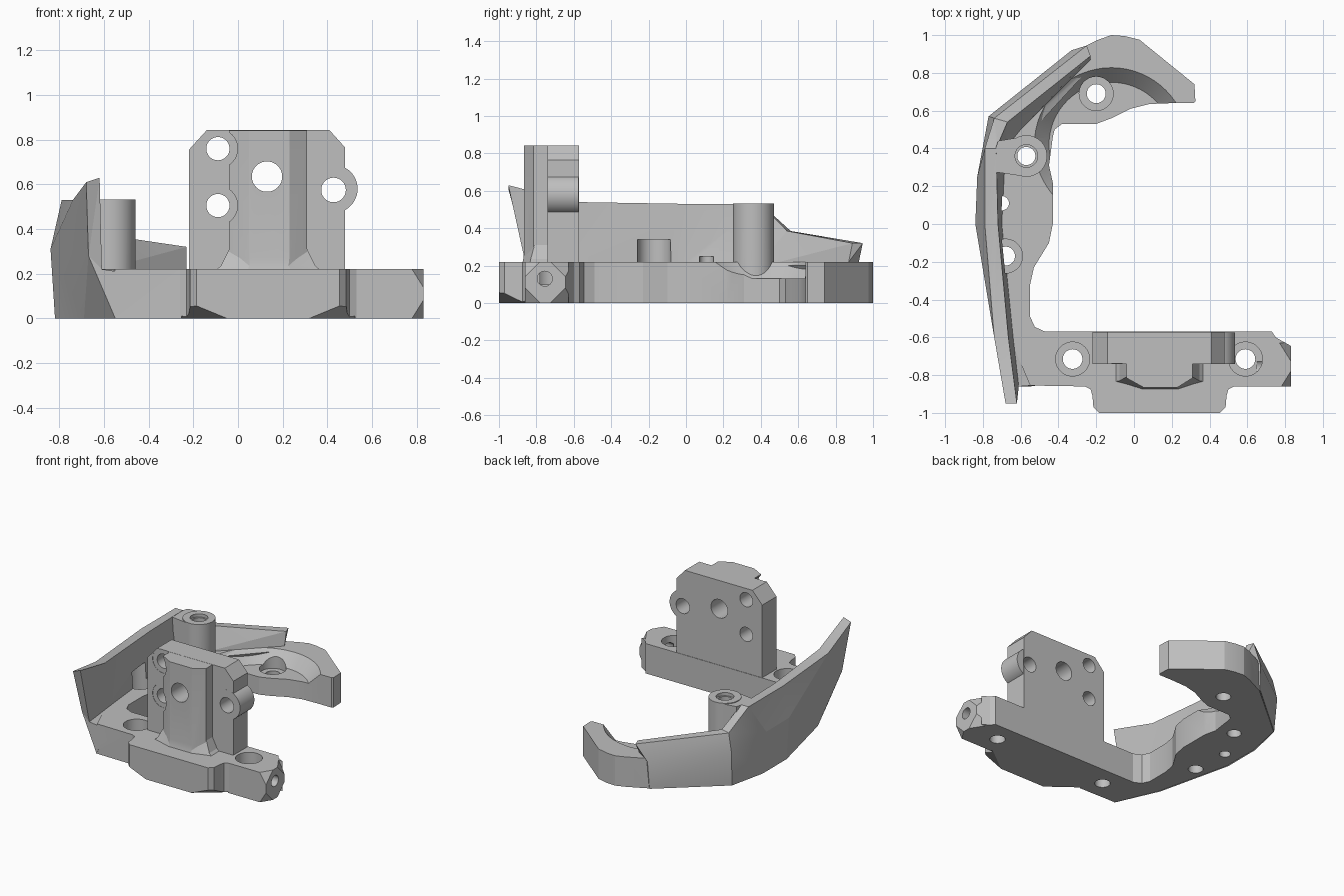
import bpy, bmesh, math
from mathutils import Vector

if "Cube" in bpy.data.objects:
    bpy.data.objects.remove(bpy.data.objects["Cube"], do_unlink=True)

SHADE = (0.52, 0.52, 0.52, 1)
grey = bpy.data.materials.new("plain grey")
grey.use_nodes = True
grey.diffuse_color = SHADE
grey.node_tree.nodes["Principled BSDF"].inputs["Base Color"].default_value = SHADE


def finish(name, bm):
    bmesh.ops.recalc_face_normals(bm, faces=bm.faces)
    if bm.calc_volume(signed=True) < 0:
        bmesh.ops.reverse_faces(bm, faces=bm.faces)
    mesh = bpy.data.meshes.new(name)
    bm.to_mesh(mesh)
    bm.free()
    mesh.materials.append(grey)
    ob = bpy.data.objects.new(name, mesh)
    bpy.context.collection.objects.link(ob)
    return ob


def loft(name, rings):
    """Skin closed rings of points and cap both ends."""
    bm = bmesh.new()
    rows = [[bm.verts.new(p) for p in ring] for ring in rings]
    n = len(rows[0])
    for a, b in zip(rows, rows[1:]):
        for i in range(n):
            j = (i + 1) % n
            bm.faces.new((a[i], a[j], b[j], b[i]))
    bm.faces.new(rows[0][::-1])
    bm.faces.new(rows[-1])
    bm.normal_update()
    bmesh.ops.triangulate(bm, faces=bm.faces)
    return finish(name, bm)


def prism_z(name, pts, lo, hi):
    return loft(name, [[(x, y, z) for x, y in pts] for z in (lo, hi)])


def prism_y(name, pts, lo, hi):
    return loft(name, [[(x, y, z) for x, z in pts] for y in (lo, hi)])


def rod(name, start, end, r1, r2=None, sides=48):
    a, b = Vector(start), Vector(end)
    turn = (b - a).to_track_quat("Z", "Y")
    rings = []
    for c, r in ((a, r1), (b, r2 or r1)):
        rings.append([c + turn @ Vector((r * math.cos(t), r * math.sin(t), 0))
                      for t in (math.tau * i / sides for i in range(sides))])
    return loft(name, rings)


def corner(at, dx, dy, dz):
    """Pyramid cutter that chamfers one box corner; the legs point inward."""
    bm = bmesh.new()
    legs = [Vector((dx, 0, 0)), Vector((0, dy, 0)), Vector((0, 0, dz))]
    out = Vector(at) - 0.2 * sum(legs, Vector())
    v = [bm.verts.new(out)] + [bm.verts.new(out + 1.6 * leg) for leg in legs]
    for f in ((0, 1, 2), (0, 2, 3), (0, 3, 1), (1, 3, 2)):
        bm.faces.new([v[i] for i in f])
    return finish("corner_cutter", bm)


def combine(target, other, operation):
    mod = target.modifiers.new("combine", "BOOLEAN")
    mod.operation, mod.solver, mod.object = operation, "EXACT", other
    other.hide_render = True
    bpy.context.view_layer.objects.active = target
    bpy.ops.object.modifier_apply(modifier=mod.name)
    bpy.data.objects.remove(other, do_unlink=True)


# Base: cross bar, side arm and curved hook as one flat outline
outer = [(-.55, -.855), (-.68, -.55), (-.81, 0), (-.81, .28), (-.755, .55),
         (-.335, .905), (-.19, .975), (-.12, 1), (-.05, .995), (.03, .975), (.32, .74), (.325, .65)]
inner = [(.315, .64), (.2, .64), (.08, .635), (-.02, .61), (-.12, .56), (-.2, .53),
         (-.38, .53), (-.42, .5), (-.43, .46), (-.45, .31), (-.43, .22), (-.43, 0),
         (-.45, -.1), (-.53, -.23), (-.55, -.32), (-.55, -.49), (-.525, -.545), (-.47, -.57)]
bar = [(.73, -.57), (.75, -.6), (.83, -.645), (.83, -.86), (.53, -.86), (.5, -.875), (.49, -.91),
       (.485, -.97), (.455, -1), (-.185, -1), (-.215, -.97), (-.22, -.91), (-.23, -.875), (-.26, -.86)]
body = prism_z("bracket_body", outer + inner + bar, 0, .22)

# Sunken crescent in the hook
combine(body, rod("pocket_cutter", (-.12, .42, .13), (-.12, .42, .24), .33, .425, 64), "DIFFERENCE")

# Side wall: outer bottom, outer bulge, outer top, inner top, inner foot, buried foot
wall = loft("side_wall", [
    [(-.55, -.86, 0), (-.67, -.86, .28), (-.68, -.95, .61), (-.62, -.95, .63), (-.61, -.86, .22), (-.48, -.85, .2)],
    [(-.69, -.55, 0), (-.72, -.62, .3), (-.74, -.6, .53), (-.665, -.6, .54), (-.64, -.6, .22), (-.57, -.6, .2)],
    [(-.82, 0, 0), (-.84, 0, .31), (-.79, 0, .53), (-.72, 0, .53), (-.7, 0, .22), (-.6, 0, .2)],
    [(-.82, .28, 0), (-.83, .25, .3), (-.79, .4, .53), (-.73, .4, .53), (-.68, .4, .22), (-.6, .4, .2)],
    [(-.76, .55, 0), (-.77, .57, .25), (-.74, .56, .385), (-.67, .54, .385), (-.6, .5, .22), (-.55, .48, .2)],
    [(-.34, .91, 0), (-.33, .92, .2), (-.25, .945, .32), (-.23, .89, .32), (-.23, .87, .22), (-.22, .84, .2)],
])
combine(body, wall, "UNION")

# Screw post with a web tying it to the wall
combine(body, prism_z("post_web", [(-.77, .28), (-.7, .27), (-.57, .25), (-.57, .465), (-.72, .44)], .1, .528), "UNION")
combine(body, rod("screw_post", (-.57, .36, .05), (-.57, .36, .533), .11), "UNION")

# Upright plate with its front rib and side ear
plate = [(-.22, .1), (-.22, .755), (-.14, .843), (.41, .843), (.48, .765), (.48, .1)]
rib = [(-.04, -.7), (-.04, -.815), (.05, -.865), (.23, -.865), (.31, -.815), (.31, -.7)]
flare = [(-.13, -.7), (-.13, -.84), (.03, -.88), (.25, -.88), (.4, -.84), (.4, -.7)]
combine(body, prism_y("upright_plate", plate, -.74, -.573), "UNION")
combine(body, prism_z("front_rib", rib, .1, .842), "UNION")
foot = loft("rib_foot", [[(x, y, .19) for x, y in flare],
                         [(.135 + (x - .135) * .8, y + .01, .235) for x, y in flare],
                         [(x, y + .005, .31) for x, y in rib]])
combine(body, foot, "UNION")
combine(body, rod("side_ear", (.428, -.741, .58), (.428, -.575, .58), .108), "UNION")

# Vertical screw holes: x, y, hole radius, counterbore radius, counterbore floor and top
for x, y, r, bore, lo, hi in [
        (-.2, .69, .05, .09, .09, .3), (-.57, .36, .048, .06, .51, .6),
        (-.7, .11, .038, 0, 0, 0), (-.68, -.17, .05, .09, .1, .34),
        (-.325, -.715, .052, .09, .1, .3), (.59, -.715, .052, .09, .1, .3)]:
    top = .6 if bore and hi > .5 else .25
    combine(body, rod("hole_cutter", (x, y, -.1), (x, y, top), r), "DIFFERENCE")
    if bore:
        combine(body, rod("bore_cutter", (x, y, lo), (x, y, hi), bore), "DIFFERENCE")

# Holes through the upright plate, with clearance cut into the rib
for x, z, r in [(-.09, .76, .052), (-.09, .505, .052), (.13, .635, .068), (.428, .575, .055)]:
    combine(body, rod("hole_cutter", (x, -1.1, z), (x, -.5, z), r), "DIFFERENCE")
    if x < 0:
        combine(body, rod("clearance_cutter", (x, -1.1, z), (x, -.738, z), .088), "DIFFERENCE")

# Bar end: chamfered corners and a blind hole
for y, sy in ((-.86, 1), (-.645, -1)):
    for z, sz in ((0, 1), (.22, -1)):
        combine(body, corner((.83, y, z), -.05, .08 * sy, .08 * sz), "DIFFERENCE")
combine(body, rod("end_hole_cutter", (.65, -.755, .13), (.9, -.755, .13), .04), "DIFFERENCE")

# Lower front corners of the centre block
for x, sx in ((-.22, 1), (.49, -1)):
    combine(body, corner((x, -1, 0), .17 * sx, .13, .07), "DIFFERENCE")

# Merge flat triangles, then shade round parts smooth
bm = bmesh.new()
bm.from_mesh(body.data)
bmesh.ops.dissolve_limit(bm, angle_limit=0.01, verts=bm.verts, edges=bm.edges)
bm.to_mesh(body.data)
bm.free()
bpy.ops.object.select_all(action="DESELECT")
body.select_set(True)
bpy.context.view_layer.objects.active = body
bpy.ops.object.shade_smooth_by_angle(angle=math.radians(15))
